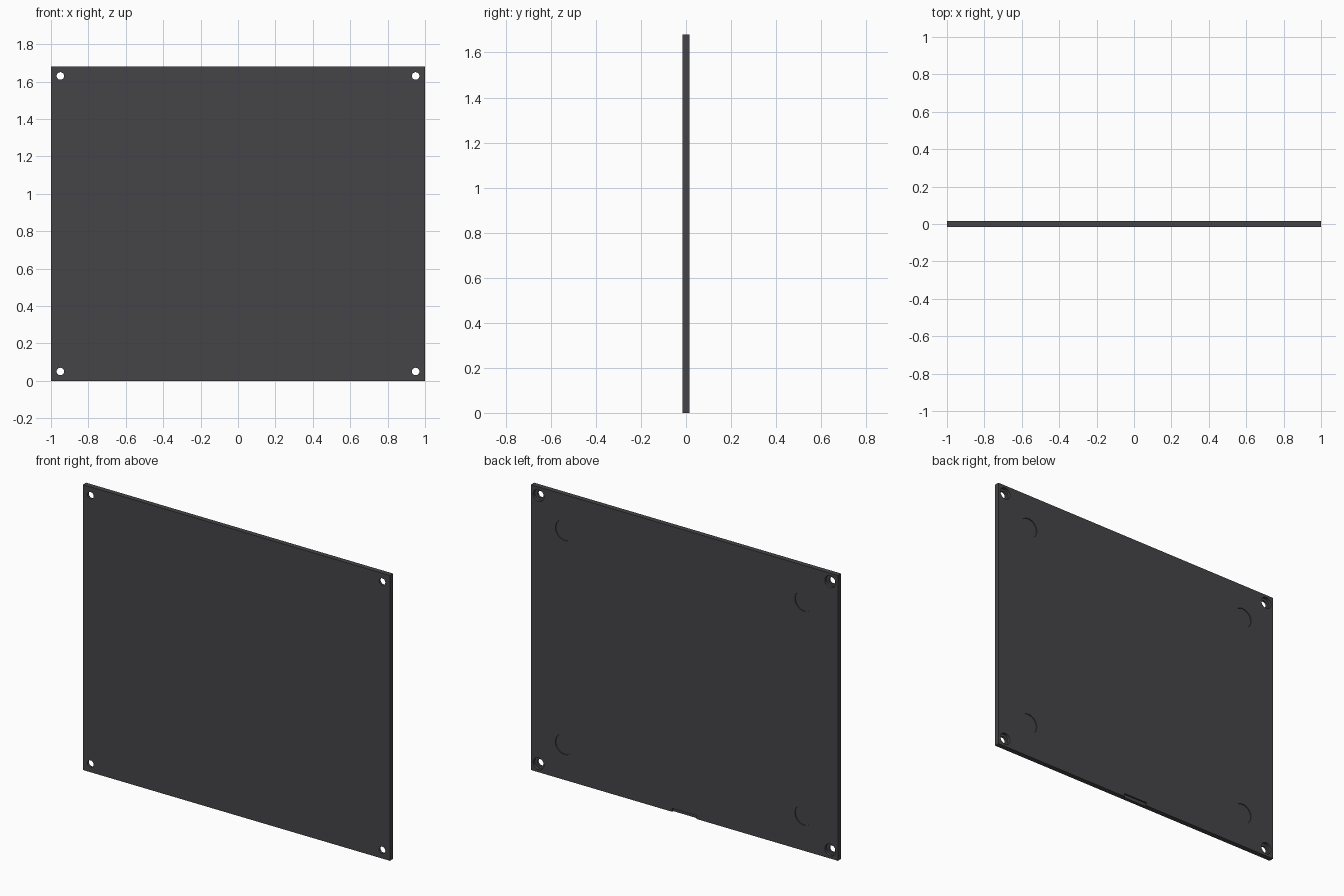
import bpy

if "Cube" in bpy.data.objects:
    bpy.data.objects.remove(bpy.data.objects["Cube"])

W, H, T = 2.0, 1.68, 0.03
BACK = T / 2


def box(name, size, loc):
    bpy.ops.mesh.primitive_cube_add(size=1, location=loc)
    ob = bpy.context.object
    ob.name = name
    ob.scale = size
    bpy.ops.object.transform_apply(location=True, rotation=True, scale=True)
    return ob


def cut(target, cutter):
    mod = target.modifiers.new(cutter.name, 'BOOLEAN')
    mod.operation = 'DIFFERENCE'
    mod.solver = 'EXACT'
    mod.object = cutter
    bpy.context.view_layer.objects.active = target
    bpy.ops.object.modifier_apply(modifier=mod.name)
    bpy.data.objects.remove(cutter, do_unlink=True)


def bore(target, x, z, r, depth):
    # round pocket cut into the back face
    length = depth + 0.02
    bpy.ops.mesh.primitive_cylinder_add(vertices=48, radius=r, depth=length,
        location=(x, BACK + 0.02 - length / 2, z), rotation=(1.5707963, 0, 0))
    cutter = bpy.context.object
    cutter.name = "bore_cutter"
    cut(target, cutter)


# flat cover plate
plate = box("cover_plate", (W, T, H), (0, 0, H / 2))

# counterbored screw holes in the corners, shallow foot recesses further in
for sx in (-1, 1):
    for sz in (-1, 1):
        x, z = sx * 0.95, H / 2 + sz * 0.79
        bore(plate, x, z, 0.035, 0.017)
        bore(plate, x, z, 0.02, T + 0.02)
        bore(plate, sx * 0.78, H / 2 + sz * 0.63, 0.06, 0.005)

# pry notch in the bottom back edge
cut(plate, box("notch_cutter", (0.16, 0.03, 0.04), (0, BACK + 0.005, 0)))

# dark grey finish
mat = bpy.data.materials.new("dark_grey")
mat.diffuse_color = (0.06, 0.06, 0.065, 1)
mat.use_nodes = True
mat.node_tree.nodes["Principled BSDF"].inputs["Base Color"].default_value = mat.diffuse_color
plate.data.materials.clear()
plate.data.materials.append(mat)
for p in plate.data.polygons:
    p.material_index = 0

bpy.ops.object.select_all(action='DESELECT')
plate.select_set(True)
bpy.context.view_layer.objects.active = plate
bpy.ops.object.shade_smooth_by_angle(angle=0.52)
